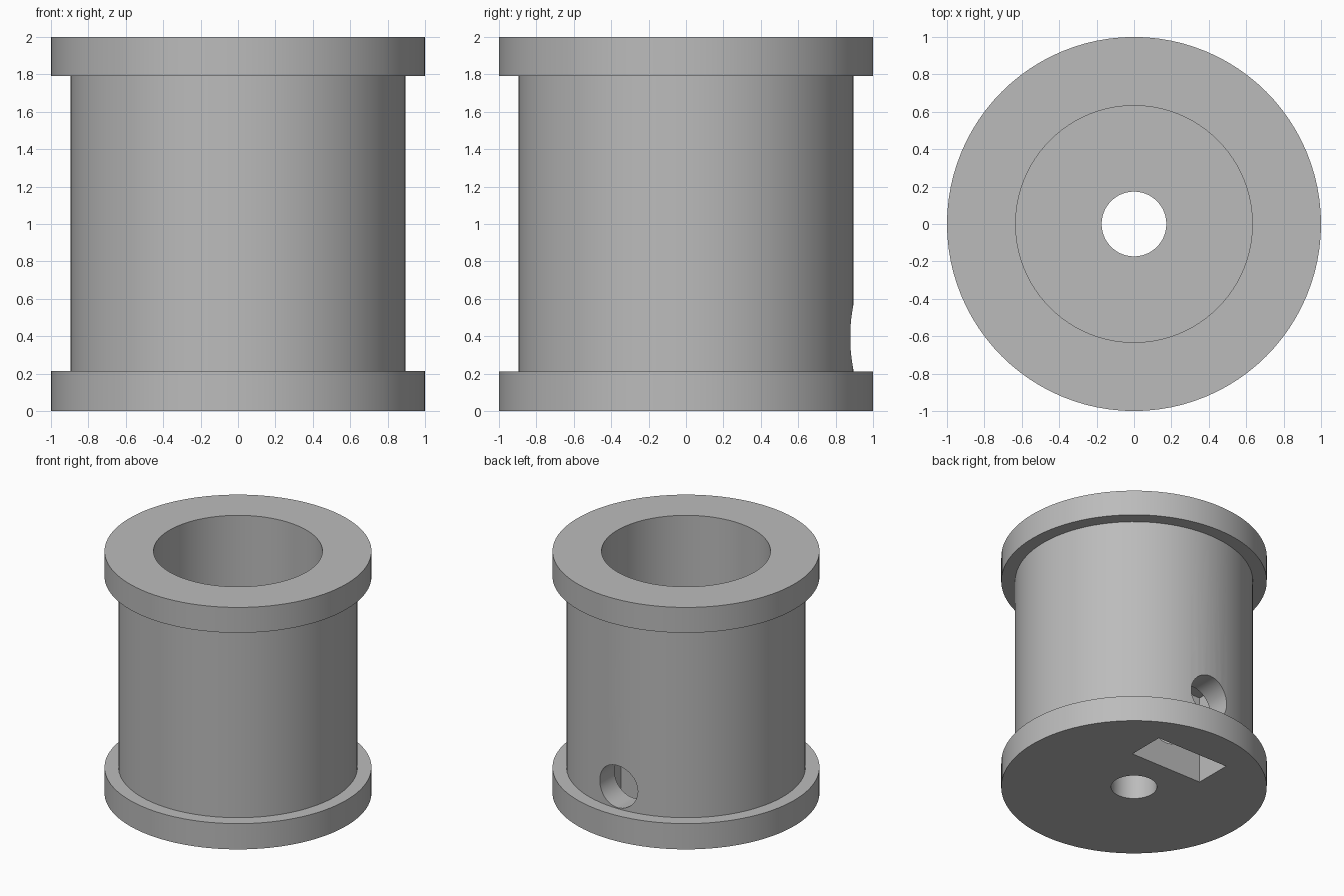
import bpy, bmesh, math
from mathutils import Matrix

if "Cube" in bpy.data.objects:
    bpy.data.objects.remove(bpy.data.objects["Cube"], do_unlink=True)

SEGMENTS = 96
SHAFT_R = 0.173
BORE_R = 0.633
BARREL_R = 0.895
FLOOR_Z = 0.82
SCREW_Z = 0.395

grey = bpy.data.materials.new("plain grey")
grey.use_nodes = True
colour = (0.5, 0.5, 0.5, 1)
grey.diffuse_color = colour
grey.node_tree.nodes["Principled BSDF"].inputs["Base Color"].default_value = colour


def make_object(name, bm):
    bmesh.ops.recalc_face_normals(bm, faces=bm.faces)
    mesh = bpy.data.meshes.new(name)
    bm.to_mesh(mesh)
    bm.free()
    mesh.materials.append(grey)
    obj = bpy.data.objects.new(name, mesh)
    bpy.context.collection.objects.link(obj)
    return obj


def lathe(name, profile):
    """Turn a closed (radius, height) profile around the z axis."""
    bm = bmesh.new()
    rings = []
    for r, z in profile:
        rings.append([bm.verts.new((r * math.cos(a), r * math.sin(a), z))
                      for a in (2 * math.pi * i / SEGMENTS for i in range(SEGMENTS))])
    for k, ring in enumerate(rings):
        following = rings[(k + 1) % len(rings)]
        for i in range(SEGMENTS):
            j = (i + 1) % SEGMENTS
            bm.faces.new((ring[i], ring[j], following[j], following[i]))
    return make_object(name, bm)


def cut(target, cutter):
    cutter.hide_render = True
    mod = target.modifiers.new("cut", "BOOLEAN")
    mod.operation = "DIFFERENCE"
    mod.solver = "EXACT"
    mod.object = cutter
    bpy.context.view_layer.objects.active = target
    bpy.ops.object.modifier_apply(modifier=mod.name)
    bpy.data.objects.remove(cutter, do_unlink=True)


# Flanged barrel with a wide bore above a floor and a narrow shaft hole below
spool = lathe("spool_body", [
    (SHAFT_R, 0), (1, 0), (1, 0.213), (BARREL_R, 0.213),
    (BARREL_R, 1.79), (1, 1.79), (1, 2), (BORE_R, 2),
    (BORE_R, FLOOR_Z), (SHAFT_R, FLOOR_Z),
])

# Nut slot, open at the underside
bm = bmesh.new()
bmesh.ops.create_cube(bm, size=1, matrix=Matrix.Translation((0, 0.53, 0.31))
                      @ Matrix.Diagonal((0.66, 0.31, 0.84, 1)))
cut(spool, make_object("nut_slot_cutter", bm))

# Screw hole from the back of the barrel through to the shaft hole
bm = bmesh.new()
bmesh.ops.create_cone(bm, cap_ends=True, segments=48, radius1=0.174, radius2=0.174,
                      depth=1.1, matrix=Matrix.Translation((0, 0.6, SCREW_Z))
                      @ Matrix.Rotation(math.pi / 2, 4, "X"))
cut(spool, make_object("screw_hole_cutter", bm))

# Smooth round walls with crisp rims
bpy.ops.object.select_all(action="DESELECT")
spool.select_set(True)
bpy.context.view_layer.objects.active = spool
bpy.ops.object.shade_smooth_by_angle(angle=math.radians(30))
